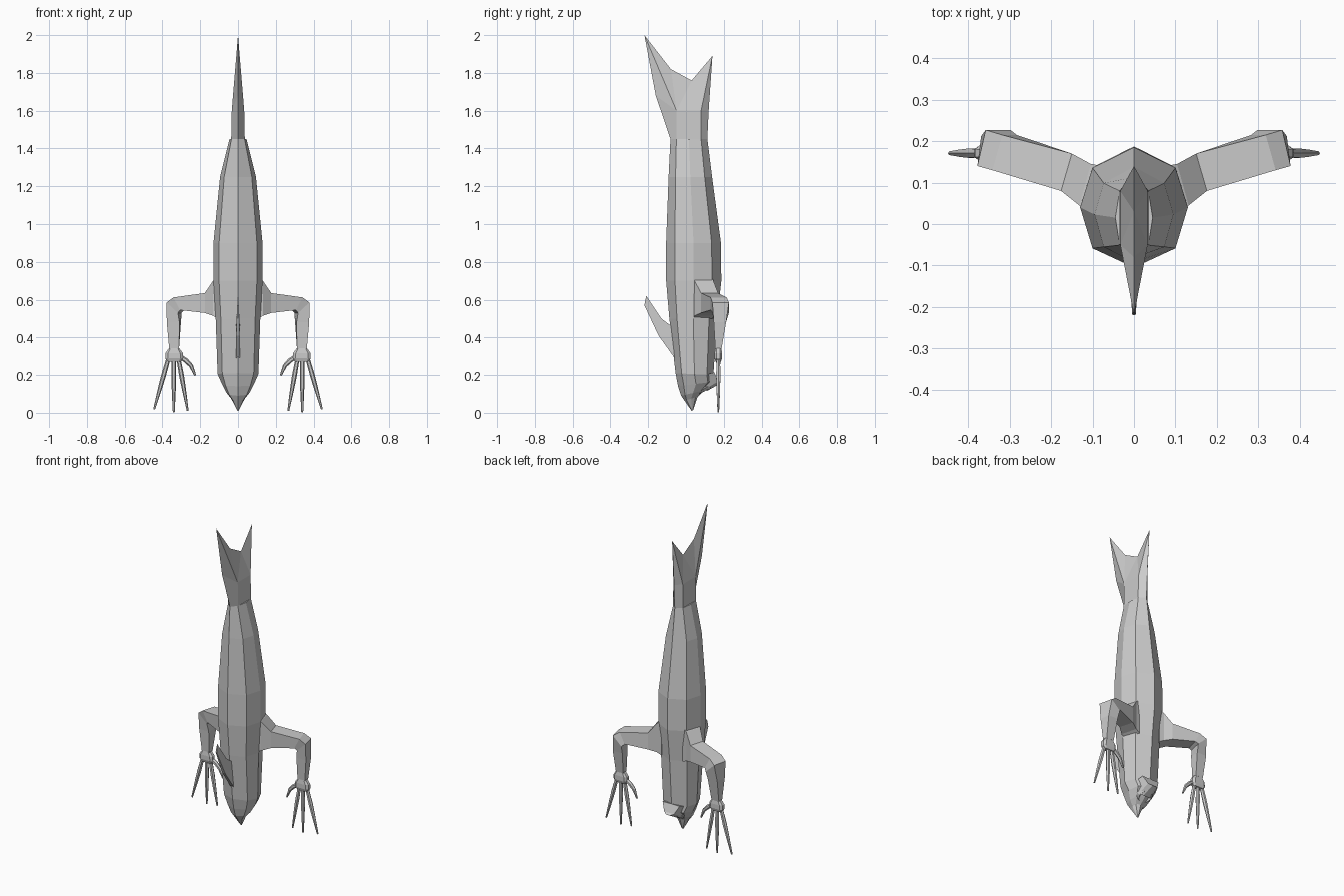
import bpy, math
from mathutils import Vector

if "Cube" in bpy.data.objects:
    bpy.data.objects.remove(bpy.data.objects["Cube"])


def make(name, verts, faces):
    me = bpy.data.meshes.new(name)
    me.from_pydata([tuple(v) for v in verts], [], faces)
    ob = bpy.data.objects.new(name, me)
    bpy.context.collection.objects.link(ob)
    import bmesh
    bm = bmesh.new()
    bm.from_mesh(me)
    bmesh.ops.recalc_face_normals(bm, faces=bm.faces)
    bm.to_mesh(me)
    bm.free()
    return ob


def loft(name, rings):
    """Skin equal-sized rings and cap both ends."""
    n = len(rings[0])
    verts = [v for r in rings for v in r]
    faces = [(i * n + j, i * n + (j + 1) % n, (i + 1) * n + (j + 1) % n, (i + 1) * n + j)
             for i in range(len(rings) - 1) for j in range(n)]
    faces += [tuple(range(n)), tuple((len(rings) - 1) * n + j for j in range(n))]
    return make(name, verts, faces)


def mirror(ob):
    m = ob.modifiers.new("mirror", 'MIRROR')
    m.use_mirror_merge = False
    return ob


def body_ring(w, y0, y1, zf, zb):
    """Eight-sided section, front height zf sloping to back height zb."""
    d = y1 - y0
    pts = [(0, 0), (.77, .16), (1, .5), (.77, .83), (0, 1),
           (-.77, .83), (-1, .5), (-.77, .16)]
    return [(a * w, y0 + t * d, zf + (zb - zf) * t) for a, t in pts]


# Body, head end down
loft("fish_body", [body_ring(*r) for r in [
    (.045, -.082, .113, 1.45, 1.45),
    (.095, -.092, .138, 1.25, 1.25),
    (.13, -.105, .185, .9, .9),
    (.13, -.105, .187, .7, .7),
    (.118, -.088, .165, .5, .5),
    (.108, -.055, .145, .21, .2),
    (.085, -.042, .148, .14, .165),
    (.06, -.025, .10, .09, .12)]])

# Pointed snout
loft("snout", [body_ring(*r) for r in [
    (.06, -.025, .10, .09, .12),
    (.036, -.008, .062, .065, .085),
    (.004, .03, .038, .01, .015)]])

# Lower jaw
loft("lower_jaw", [
    [(-.07, .10, .2), (.07, .10, .2), (.06, .15, .215), (-.06, .15, .215)],
    [(-.045, .10, .125), (.045, .10, .125), (.035, .17, .165), (-.035, .17, .165)],
    [(-.02, .11, .115), (.02, .11, .115), (.012, .182, .155), (-.012, .182, .155)]])

# Lips around the mouth
bpy.ops.mesh.primitive_torus_add(major_segments=8, minor_segments=4, major_radius=.042,
                                 minor_radius=.014, location=(0, .095, .128),
                                 rotation=(math.radians(28), 0, 0))
bpy.context.object.name = "lips"

# Forked tail: thin rim with a thicker ridge on each side
rim = [(-.082, 1.45), (-.16, 1.68), (-.22, 2.0), (-.08, 1.82),
       (.03, 1.76), (.14, 1.89), (.12, 1.6), (.113, 1.45)]
ridge = [(-.05, 1.45, .036), (.08, 1.45, .036), (-.05, 1.6, .033), (.08, 1.6, .033)]
verts = [(0, y, z) for y, z in rim]
faces = []
for s in (1, -1):
    b = len(verts)
    verts += [(s * x, y, z) for y, z, x in ridge]
    P, Q, R, S = range(b, b + 4)
    faces += [(0, 1, R, P), (1, 2, R), (2, 3, R), (3, 4, R), (4, S, R),
              (4, 5, S), (5, 6, S), (6, 7, Q, S), (P, R, S, Q)]
make("tail_fin", verts, faces)

# Swept fin on the front
fin = [(-.045, .27, .012), (-.145, .41, .01), (-.22, .57, .004),
       (-.21, .62, .001), (-.13, .5, .008), (-.07, .455, .01)]
make("front_fin", [(s * x, y, z) for s in (-1, 1) for y, z, x in fin],
     [tuple(range(6)), tuple(range(6, 12))] +
     [(i, (i + 1) % 6, (i + 1) % 6 + 6, i + 6) for i in range(6)])

# Arms: outer edge (x, z), inner edge (x, z), front y, back y, skew
arm = []
for xo, zo, xi, zi, y0, y1, k in [
        (.09, .72, .09, .5, .04, .14, .015),
        (.118, .70, .118, .515, .045, .145, .014),
        (.163, .635, .163, .53, .08, .17, .013),
        (.33, .612, .295, .545, .13, .215, .012),
        (.368, .585, .308, .53, .14, .227, .010),
        (.373, .48, .306, .48, .147, .212, .004),
        (.364, .34, .312, .34, .155, .188, 0)]:
    arm.append([(xo + k, y0, zo), (xo - k, y1, zo), (xi - k, y1, zi), (xi + k, y0, zi)])
mirror(loft("arm", arm))

# Palms
palm = []
for hw, hd, z in [(.026, .016, .345), (.046, .02, .318), (.047, .02, .29), (.036, .014, .272)]:
    palm.append([(.338 + hw * a, .171 + hd * b, z) for a, b in
                 [(1, .5), (.7, 1), (-.7, 1), (-1, .5), (-1, -.5), (-.7, -1), (.7, -1), (1, -.5)]])
mirror(loft("palm", palm))


# Fingers and thumbs
def finger(name, path, radii):
    pts = [Vector((x, .171, z)) for x, z in path]
    rings = []
    for i, p in enumerate(pts):
        d = (pts[min(i + 1, len(pts) - 1)] - pts[max(i - 1, 0)]).normalized()
        side = Vector((-d.z, 0, d.x))
        rings.append([p + radii[i] * (math.cos(a) * side + math.sin(a) * Vector((0, 1, 0)))
                      for a in [math.tau * j / 6 for j in range(6)]])
    mirror(loft(name, rings))


for name, base, tip in [("outer_finger", (.368, .29), (.444, .018)),
                        ("middle_finger", (.34, .29), (.34, .002)),
                        ("inner_finger", (.315, .29), (.266, .01))]:
    path = [(base[0] + (tip[0] - base[0]) * t, base[1] + (tip[1] - base[1]) * t)
            for t in (0, .35, .65, 1)]
    finger(name, path, (.011, .013, .01, .005))
finger("thumb", [(.305, .298), (.275, .278), (.248, .25), (.226, .197)],
       (.012, .013, .011, .005))
